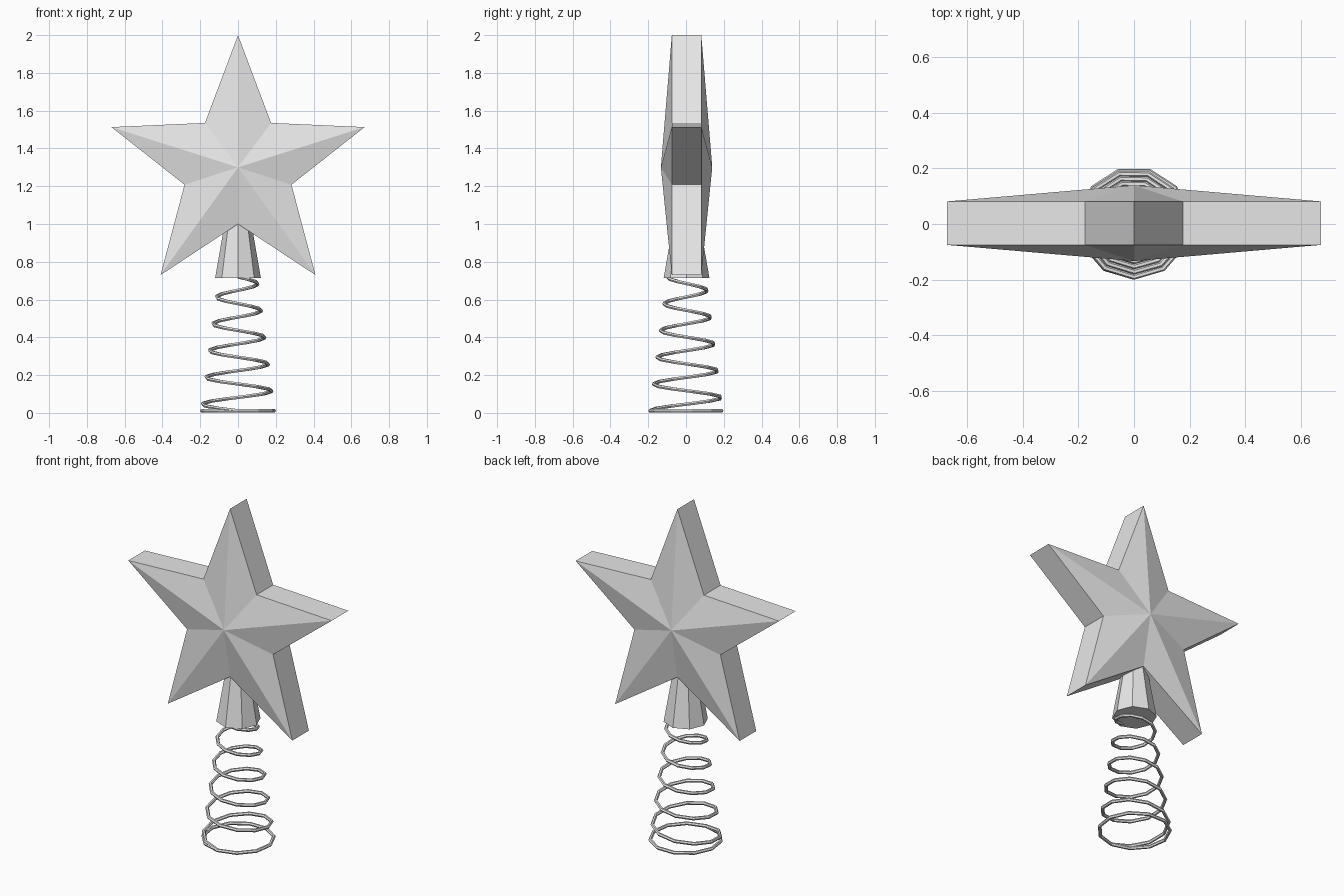
import bpy, bmesh
from math import sin, cos, tau, pi

cube = bpy.data.objects.get("Cube")
if cube:
    bpy.data.objects.remove(cube, do_unlink=True)

# Single flat colour
grey = bpy.data.materials.new("plain_grey")
grey.use_nodes = True
grey.diffuse_color = (0.8, 0.8, 0.8, 1)
grey.node_tree.nodes["Principled BSDF"].inputs["Base Color"].default_value = (0.8, 0.8, 0.8, 1)

Y_MID = 0.003


def add_object(name, data):
    data.materials.append(grey)
    obj = bpy.data.objects.new(name, data)
    obj.location.y = Y_MID
    bpy.context.collection.objects.link(obj)
    return obj


def finish(name, bm):
    bmesh.ops.recalc_face_normals(bm, faces=bm.faces)
    mesh = bpy.data.meshes.new(name)
    bm.to_mesh(mesh)
    bm.free()
    return add_object(name, mesh)


# Faceted star: straight rim with a low pyramid on the front and back
half = [(0, 2.0), (0.175, 1.535), (0.67, 1.513), (0.283, 1.208), (0.41, 0.73), (0, 1.0)]
outline = half + [(-x, z) for x, z in half[-2:0:-1]]
RIM, APEX, CENTRE_Z = 0.078, 0.136, 1.30

bm = bmesh.new()
rims = []
for side in (-1, 1):
    rim = [bm.verts.new((x, side * RIM, z)) for x, z in outline]
    apex = bm.verts.new((0, side * APEX, CENTRE_Z))
    for a, b in zip(rim, rim[1:] + rim[:1]):
        bm.faces.new((a, b, apex))
    rims.append(rim)
front, back = rims
for i in range(len(outline)):
    j = (i + 1) % len(outline)
    bm.faces.new((front[i], front[j], back[j], back[i]))
finish("star", bm)

# Tapered eight-sided socket under the star
bm = bmesh.new()
bmesh.ops.create_cone(bm, cap_ends=True, segments=8, radius1=0.121, radius2=0.055, depth=0.38)
socket = finish("socket", bm)
socket.location.z = 0.715 + 0.19

# Tapering coil spring: one flat turn on the ground, then five rising turns
STEPS, TURNS, WIRE = 11, 5, 0.01
points = []
for k in range(-STEPS, STEPS * TURNS + 1):
    rise = max(k, 0) / (STEPS * TURNS)
    angle = -pi / 2 - tau * k / STEPS
    radius = 0.193 - 0.093 * rise
    points.append((radius * cos(angle), radius * sin(angle), 0.011 + 0.709 * rise))

curve = bpy.data.curves.new("spring", "CURVE")
curve.dimensions = "3D"
curve.twist_mode = "Z_UP"
curve.bevel_depth = WIRE
curve.bevel_resolution = 1
curve.use_fill_caps = True
spline = curve.splines.new("POLY")
spline.points.add(len(points) - 1)
for point, co in zip(spline.points, points):
    point.co = (*co, 1)
spline.use_smooth = False
add_object("spring", curve)
